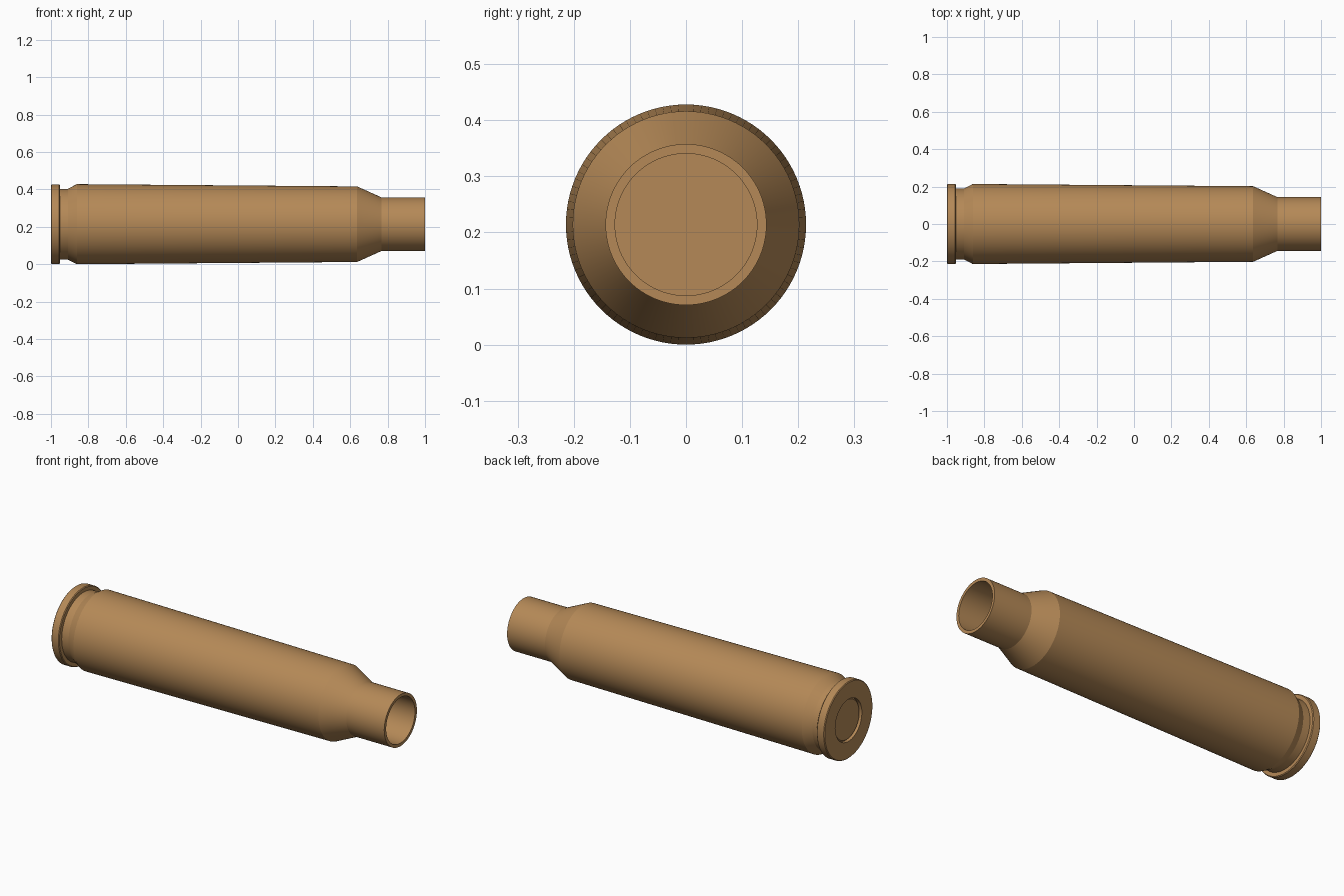
import bpy, bmesh, math
from mathutils import Matrix, Vector

if "Cube" in bpy.data.objects:
    bpy.data.objects.remove(bpy.data.objects["Cube"])

R = 0.214       # largest radius, also the height of the axis
SEGMENTS = 96

brass = bpy.data.materials.new("brass")
brass.diffuse_color = (0.46, 0.25, 0.095, 1)
brass.use_nodes = True
brass.node_tree.nodes["Principled BSDF"].inputs["Base Color"].default_value = brass.diffuse_color


def lathe(name, profile):
    """Revolve (x, radius) points around the long axis."""
    bm = bmesh.new()
    verts = [bm.verts.new((x, 0, r)) for x, r in profile]
    edges = [bm.edges.new(pair) for pair in zip(verts, verts[1:])]
    bmesh.ops.spin(bm, geom=verts + edges, cent=Vector(), axis=(1, 0, 0),
                   angle=math.tau, steps=SEGMENTS, use_duplicate=False)
    bmesh.ops.remove_doubles(bm, verts=bm.verts, dist=1e-5)
    bmesh.ops.recalc_face_normals(bm, faces=bm.faces)
    bmesh.ops.translate(bm, verts=bm.verts, vec=(0, 0, R))
    mesh = bpy.data.meshes.new(name)
    bm.to_mesh(mesh)
    bm.free()
    obj = bpy.data.objects.new(name, mesh)
    bpy.context.collection.objects.link(obj)
    mesh.materials.append(brass)
    bpy.ops.object.select_all(action='DESELECT')
    obj.select_set(True)
    bpy.context.view_layer.objects.active = obj
    bpy.ops.object.shade_smooth_by_angle(angle=math.radians(20))
    return obj


# Hollow case: primer pocket, rim, extractor groove, body, shoulder, neck, cavity
lathe("cartridge_case", [
    (-0.95, 0), (-0.95, 0.117), (-1.0, 0.117),
    (-1.0, 0.209), (-0.996, 0.213), (-0.956, 0.213), (-0.952, 0.209),
    (-0.952, 0.189), (-0.91, 0.189), (-0.862, R),
    (0.637, 0.202), (0.767, 0.1435), (1.0, 0.1435),
    (1.0, 0.1265), (0.76, 0.1265), (0.63, 0.185),
    (-0.84, 0.195), (-0.84, 0),
])

# Primer cup, set slightly below the case head
lathe("primer", [
    (-0.95, 0), (-0.95, 0.116), (-0.982, 0.116), (-0.99, 0.108), (-0.99, 0),
])
